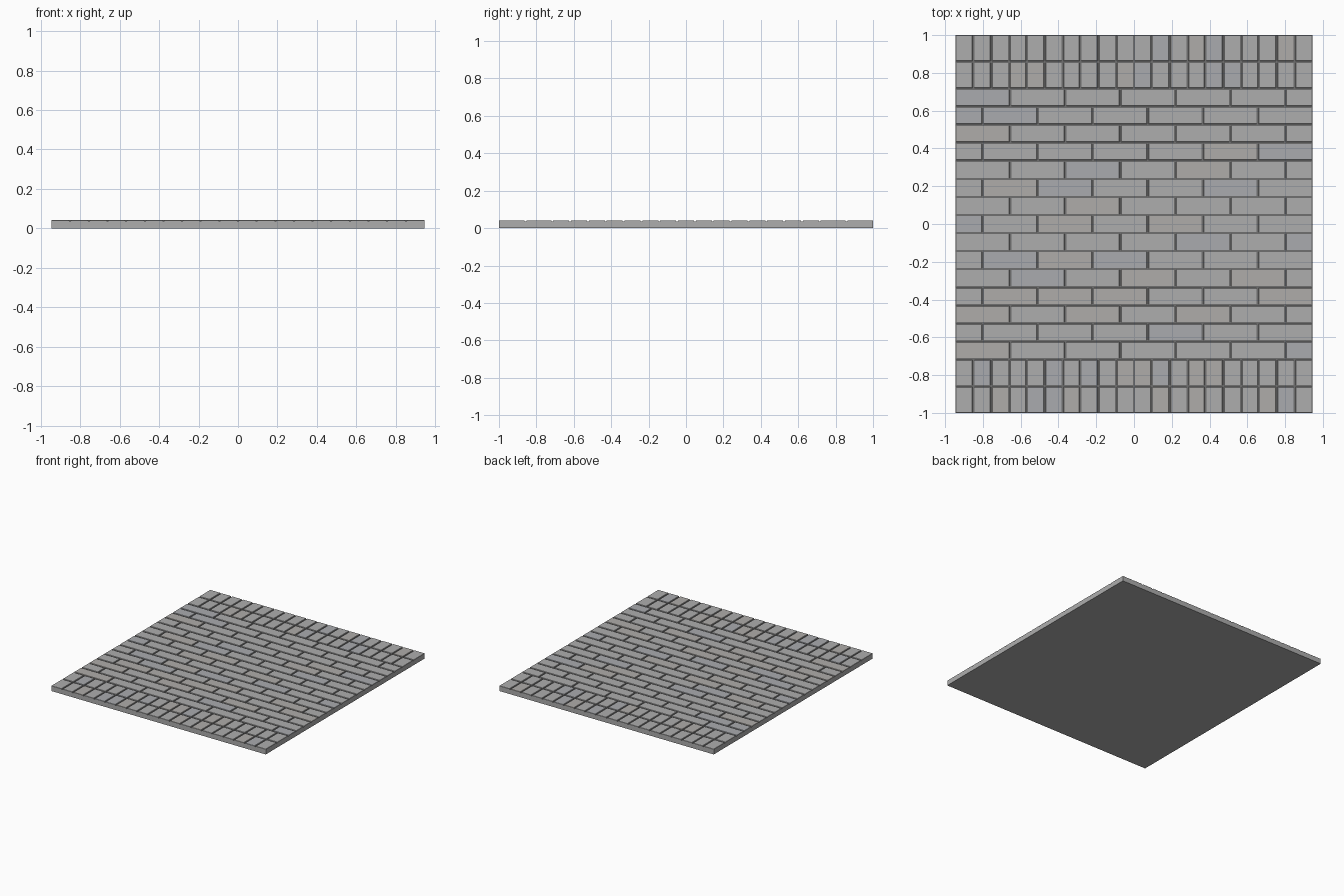
import bpy, bmesh, random

if "Cube" in bpy.data.objects:
    bpy.data.objects.remove(bpy.data.objects["Cube"])

random.seed(4)
HX, HY, TOP, BED = 0.945, 1.0, 0.042, 0.036
GAP, CH = 0.010, 0.0015          # joint width, brick edge chamfer


def material(name, rgb):
    m = bpy.data.materials.new(name)
    m.diffuse_color = (*rgb, 1)
    m.use_nodes = True
    m.node_tree.nodes["Principled BSDF"].inputs["Base Color"].default_value = m.diffuse_color
    return m


def finish(bm, name, mats):
    me = bpy.data.meshes.new(name)
    bm.normal_update()
    bm.to_mesh(me)
    bm.free()
    for m in mats:
        me.materials.append(m)
    ob = bpy.data.objects.new(name, me)
    bpy.context.collection.objects.link(ob)
    return ob


stone = material("stone_grey", (0.42, 0.42, 0.42))
tints = [stone, material("stone_warm", (0.43, 0.415, 0.40)),
         material("stone_cool", (0.40, 0.41, 0.43))]
mortar = material("mortar", (0.16, 0.16, 0.16))

# Slab: grey sides, darker mortar on its upper face
bm = bmesh.new()
bmesh.ops.create_cube(bm, size=1)
for v in bm.verts:
    v.co = (v.co.x * 2 * HX, v.co.y * 2 * HY, BED if v.co.z > 0 else 0)
bm.normal_update()
for f in bm.faces:
    f.material_index = int(f.normal.z > 0.5)
finish(bm, "paving_slab", [stone, mortar])

# Bricks: shallow blocks with slightly chamfered tops
bricks = bmesh.new()


def brick(x0, x1, y0, y1):
    # outer edges stay flush with the slab, inner ones leave half a joint
    h = GAP / 2
    x0 += h if x0 > -HX + 0.001 else 0
    x1 -= h if x1 < HX - 0.001 else 0
    y0 += h if y0 > -HY + 0.001 else 0
    y1 -= h if y1 < HY - 0.001 else 0
    rings = []
    for z, c in ((BED, 0), (TOP - CH, 0), (TOP, CH)):
        rings.append([bricks.verts.new(p) for p in (
            (x0 + c, y0 + c, z), (x1 - c, y0 + c, z),
            (x1 - c, y1 - c, z), (x0 + c, y1 - c, z))])
    faces = [bricks.faces.new(rings[-1])]
    for a, b in zip(rings, rings[1:]):
        for i in range(4):
            j = (i + 1) % 4
            faces.append(bricks.faces.new((a[i], a[j], b[j], b[i])))
    tint = random.choice((0, 0, 0, 1, 2))
    for f in faces:
        f.material_index = tint


# Two upright border courses at each end
EDGE, MID = 0.715, 0.858
w = 2 * HX / 20
for y0, y1 in ((EDGE, MID), (MID, HY), (-MID, -EDGE), (-HY, -MID)):
    for i in range(20):
        brick(-HX + i * w, -HX + (i + 1) * w, y0, y1)

# Fifteen running-bond courses, every second one offset by half a brick
L = 2 * HX / 6.5
row = 2 * EDGE / 15
for r in range(15):
    y1 = EDGE - r * row
    start = -HX - (L / 2 if r % 2 else 0)
    for i in range(7):
        brick(max(-HX, start + i * L), min(HX, start + (i + 1) * L), y1 - row, y1)

finish(bricks, "paving_bricks", tints)
